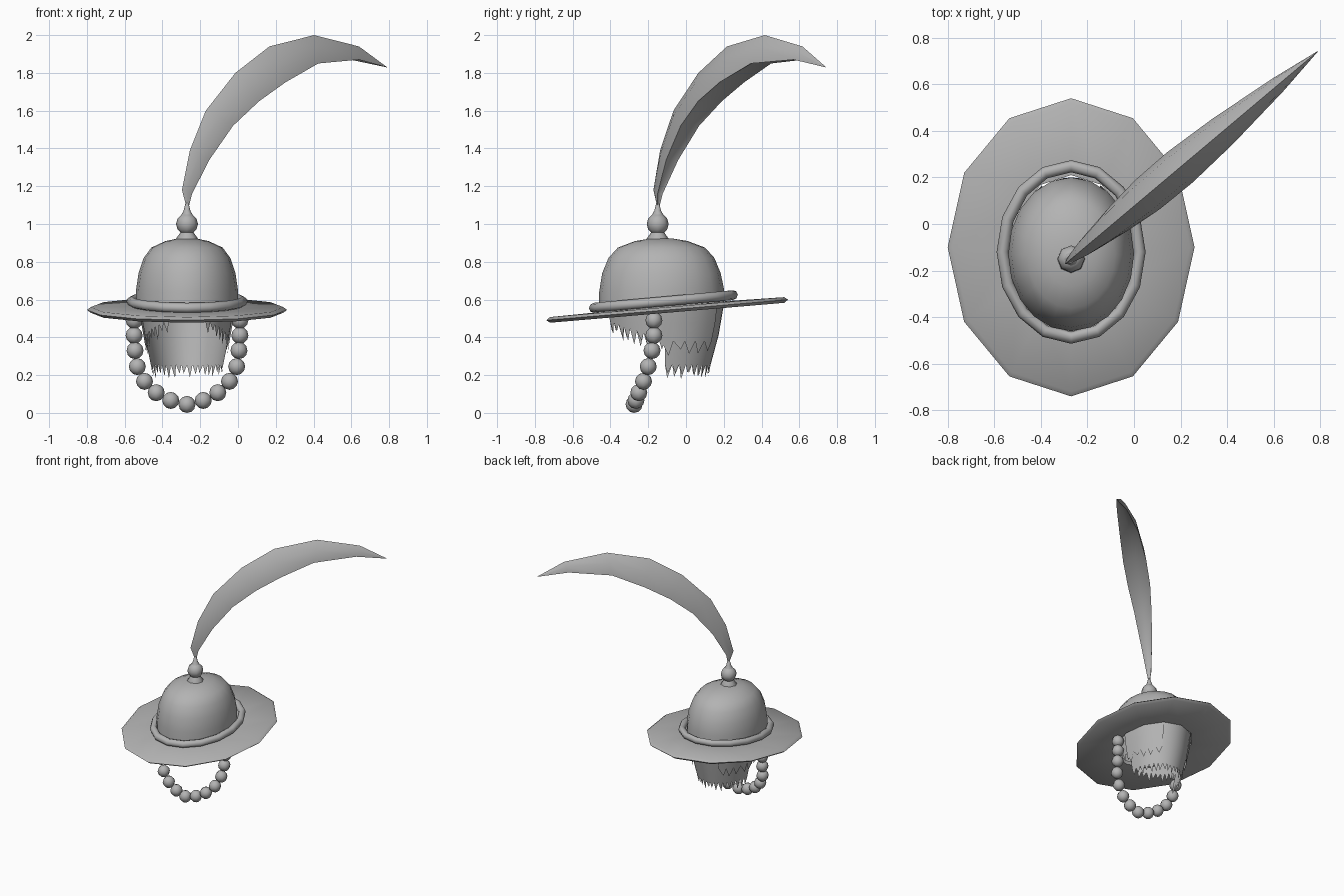
import bpy, bmesh, math, random
from mathutils import Vector

random.seed(4)
if "Cube" in bpy.data.objects:
    bpy.data.objects.remove(bpy.data.objects["Cube"], do_unlink=True)

grey = bpy.data.materials.new("plain grey")
grey.use_nodes = True
grey.diffuse_color = (0.45, 0.45, 0.45, 1)
grey.node_tree.nodes["Principled BSDF"].inputs["Base Color"].default_value = grey.diffuse_color

CX, CY = -0.27, -0.12   # middle of the hat
TILT = 0.085            # rise of the brim towards the back


def make(name, verts, faces, angle=50):
    mesh = bpy.data.meshes.new(name)
    mesh.from_pydata([tuple(v) for v in verts], [], faces)
    bm = bmesh.new()
    bm.from_mesh(mesh)
    bmesh.ops.remove_doubles(bm, verts=bm.verts, dist=0.0005)
    bmesh.ops.recalc_face_normals(bm, faces=bm.faces)
    bm.to_mesh(mesh)
    bm.free()
    mesh.materials.append(grey)
    ob = bpy.data.objects.new(name, mesh)
    bpy.context.collection.objects.link(ob)
    bpy.ops.object.select_all(action='DESELECT')
    ob.select_set(True)
    bpy.context.view_layer.objects.active = ob
    bpy.ops.object.shade_smooth_by_angle(angle=math.radians(angle))
    return ob


def loft(name, rings, closed=True, loop=False, angle=50):
    """Skin a list of equal-length rings with quads."""
    n, m = len(rings[0]), len(rings)
    verts = [v for ring in rings for v in ring]
    faces = []
    for i in range(m if loop else m - 1):
        for j in range(n if closed else n - 1):
            a, b, k = i * n, (i + 1) % m * n, (j + 1) % n
            faces.append((a + j, a + k, b + k, b + j))
    return make(name, verts, faces, angle)


def oval(cx, cy, rx, ry, z, sides, tilt=0.0):
    ring = []
    for i in range(sides):
        a = 2 * math.pi * i / sides
        x, y = rx * math.sin(a), ry * math.cos(a)
        ring.append((cx + x, cy + y, z + tilt * y))
    return ring


def lathe(name, cx, cy, profile, sides):
    return loft(name, [oval(cx, cy, max(r, 0.0001), max(r, 0.0001), z, sides)
                       for r, z in profile])


# Brim: a thin tilted oval with an opening for the head
brim_profile = [(0.26, 0.31, 0.535), (0.51, 0.62, 0.53), (0.53, 0.64, 0.545),
                (0.51, 0.62, 0.56), (0.26, 0.31, 0.565)]
loft("brim", [oval(CX, -0.1, rx, ry, z, 12, TILT) for rx, ry, z in brim_profile],
     loop=True)

# Crown: rounded oval dome, its lower rim following the tilt
dome = [(1, 0.55, 1), (1, 0.65, 0.4), (0.95, 0.74, 0), (0.85, 0.82, 0),
        (0.7, 0.875, 0), (0.42, 0.91, 0), (0.2, 0.922, 0), (0.0005, 0.924, 0)]
loft("crown", [oval(CX, CY - 0.01, 0.27 * s, 0.33 * s, z, 20, TILT * t)
               for s, z, t in dome])

# Hat band: tilted tube around the crown
tube = []
for i in range(8):
    a = 2 * math.pi * i / 8
    r = 0.026 * math.cos(a)
    tube.append(oval(CX, CY, 0.294 + r, 0.368 + r, 0.59 + 0.026 * math.sin(a), 16, 0.09))
loft("hat_band", tube, loop=True, angle=60)

# Finial: flared foot, ball and pointed neck under the plume
lathe("finial_foot", CX, -0.15, [(0.062, 0.9), (0.06, 0.92), (0.035, 0.955), (0.03, 0.97)], 8)
lathe("finial_neck", CX, -0.15, [(0.035, 1.04), (0.018, 1.07), (0.008, 1.11), (0, 1.12)], 8)


def ball(name, centre, radius, rings=6, sides=8):
    arc = [math.pi * i / rings for i in range(rings + 1)]
    return lathe(name, centre[0], centre[1],
                 [(radius * math.sin(a), centre[2] - radius * math.cos(a)) for a in arc], sides)


ball("finial_ball", (CX, -0.15, 1.0), 0.058)

# Plume: folded leaf section swept along an arc towards the back left
# each station: ridge distance, ridge height, edge distance, edge height, half width
stations = [(0, 1.08, 0.005, 1.08, 0.004), (-0.035, 1.18, 0.02, 1.16, 0.018),
            (0.02, 1.39, 0.12, 1.34, 0.042), (0.13, 1.6, 0.265, 1.52, 0.064),
            (0.335, 1.8, 0.43, 1.65, 0.082), (0.57, 1.94, 0.61, 1.75, 0.085),
            (0.88, 2.0, 0.85, 1.85, 0.07), (1.19, 1.94, 1.16, 1.87, 0.036),
            (1.385, 1.83, 1.385, 1.829, 0.001)]
along = Vector((0.765, 0.644, 0))
side = Vector((0.644, -0.765, 0))
root = Vector((CX, -0.15, 0))
section = [(0, 0), (0.75, 0.4), (1, 1), (0, 0.8), (-1, 1), (-0.75, 0.4)]
sweep = []
for rs, rz, es, ez, w in stations:
    ridge = root + along * rs + Vector((0, 0, rz))
    edge = root + along * es + Vector((0, 0, ez))
    sweep.append([ridge.lerp(edge, d) + side * (w * k) for k, d in section])
loft("plume", sweep, angle=60)

# Bead strap: one side listed from the brim down, then mirrored
half = [(0.28, -0.17, 0.49), (0.28, -0.17, 0.41), (0.275, -0.18, 0.33),
        (0.263, -0.2, 0.245), (0.225, -0.225, 0.167), (0.163, -0.25, 0.107),
        (0.086, -0.265, 0.066), (0, -0.275, 0.045)]
for n, (x, y, z) in enumerate(half):
    for label, s in (("left", 1), ("right", -1)):
        if x or s > 0:
            ball(f"bead_{label}_{n + 1}", (CX + s * x, y, z), 0.045)


# Hair: ragged sheets hanging from inside the crown, open at the face
def hair_point(deg, z, grow):
    a = math.radians(deg)
    s = 1 - 0.27 * max(0, (0.56 - z) / 0.36) ** 1.3 + grow
    return (CX + 0.245 * s * math.sin(a), CY + 0.32 * s * math.cos(a), z)


def hair_sheet(name, start, end, strands, length, grow=0.0):
    step = (end - start) / strands
    verts, faces = [], []
    for i in range(strands):
        a = start + i * step
        tip = length(a + step / 2) + random.uniform(-0.02, 0.02)
        gap = 0.06
        left = length(a) + gap
        right = length(a + step) + gap
        mid = a + step * random.uniform(0.3, 0.7)
        b = len(verts)
        top = 0.57
        for deg, low in ((a, left), (a + step, right)):
            verts += [hair_point(deg, top, grow),
                      hair_point(deg, (top + low) / 2, grow),
                      hair_point(deg, low, grow)]
        verts.append(hair_point(mid, tip, grow + 0.02))
        faces += [(b, b + 1, b + 4, b + 3), (b + 1, b + 2, b + 5, b + 4), (b + 2, b + 6, b + 5)]
    return make(name, verts, faces, 60)


hair_sheet("hair_back", -88, 88, 20, lambda a: 0.195)
for label, s in (("left", 1), ("right", -1)):
    hair_sheet(f"hair_side_{label}", s * 88, s * 156, 9,
               lambda a: 0.33 + 0.1 * (abs(a) - 88) / 68)
    hair_sheet(f"hair_lock_{label}", s * 30, s * 92, 5, lambda a: 0.32, 0.03)
